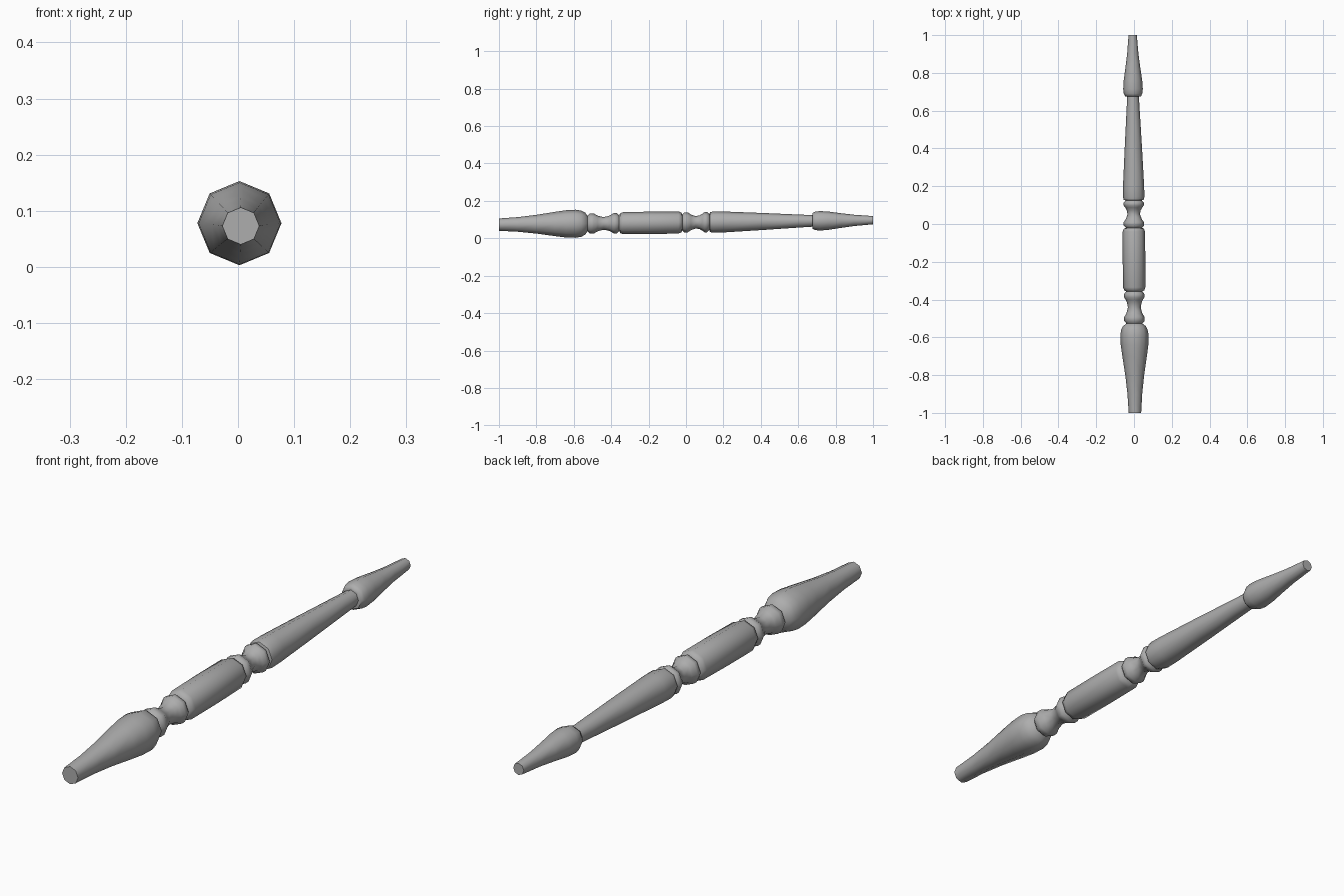
import bpy, bmesh, math
from mathutils import Vector

if "Cube" in bpy.data.objects:
    bpy.data.objects.remove(bpy.data.objects["Cube"])

SIDES = 8

grey = bpy.data.materials.new("plain grey")
grey.use_nodes = True
colour = (0.42, 0.42, 0.42, 1)
grey.diffuse_color = colour
grey.node_tree.nodes["Principled BSDF"].inputs["Base Color"].default_value = colour


def axis_point(y):
    # The turned piece lies with a slight tilt, resting on its widest bulb
    return Vector((-0.001 - 0.006 * y, y, 0.085 + 0.012 * y))


def turned(name, profile, cap_front=False, cap_back=False):
    # Lathe a (y, radius) profile around the long axis
    bm = bmesh.new()
    rings = []
    for y, r in profile:
        ring = []
        for i in range(SIDES):
            a = math.tau * i / SIDES
            ring.append(bm.verts.new(axis_point(y) + Vector((r * math.cos(a), 0, r * math.sin(a)))))
        rings.append(ring)
    for a, b in zip(rings, rings[1:]):
        for i in range(SIDES):
            j = (i + 1) % SIDES
            bm.faces.new((a[i], a[j], b[j], b[i]))
    if cap_front:
        bm.faces.new(rings[0][::-1])
    if cap_back:
        bm.faces.new(rings[-1])
    # Orient every face away from the axis or outward at the ends
    for f in bm.faces:
        f.normal_update()
        c = f.calc_center_median()
        out = c - axis_point(c.y)
        if len(f.verts) == SIDES:
            out = Vector((0, c.y, 0))
        if f.normal.dot(out) < 0:
            f.normal_flip()
    mesh = bpy.data.meshes.new(name)
    bm.to_mesh(mesh)
    bm.free()
    mesh.materials.append(grey)
    obj = bpy.data.objects.new(name, mesh)
    bpy.context.collection.objects.link(obj)
    bpy.ops.object.select_all(action='DESELECT')
    obj.select_set(True)
    bpy.context.view_layer.objects.active = obj
    bpy.ops.object.shade_smooth_by_angle(angle=math.radians(60))


def collar(name, start, end, neck):
    # Two beads joined by a waisted neck
    span = end - start
    shape = [(0, .042), (.08, .054), (.2, .054), (.32, .042), (.5, neck),
             (.64, neck + .004), (.74, .045), (.82, .054), (.92, .054), (1, .042)]
    turned(name, [(start + t * span, r) for t, r in shape])


# Front bulb, tapering to the cut end
turned("front_bulb", [(-1, .033), (-.9, .039), (-.8, .050), (-.7, .065), (-.64, .073),
                      (-.59, .075), (-.56, .070), (-.54, .060), (-.527, .042)], cap_front=True)
collar("front_collar", -.527, -.357, .034)

# Straight middle barrel
turned("middle_barrel", [(-.357, .042), (-.352, .053), (-.335, .059), (-.19, .060),
                         (-.04, .059), (-.025, .053), (-.02, .042)])
collar("back_collar", -.02, .125, .033)

# Long tapering shaft
turned("tapered_shaft", [(.125, .042), (.128, .053), (.145, .057), (.2, .056),
                         (.4, .046), (.6, .035), (.675, .031)])

# Back knob, tapering to the small end
turned("back_knob", [(.675, .031), (.676, .042), (.69, .049), (.715, .052), (.76, .049),
                     (.83, .039), (.9, .030), (1, .022)], cap_back=True)
